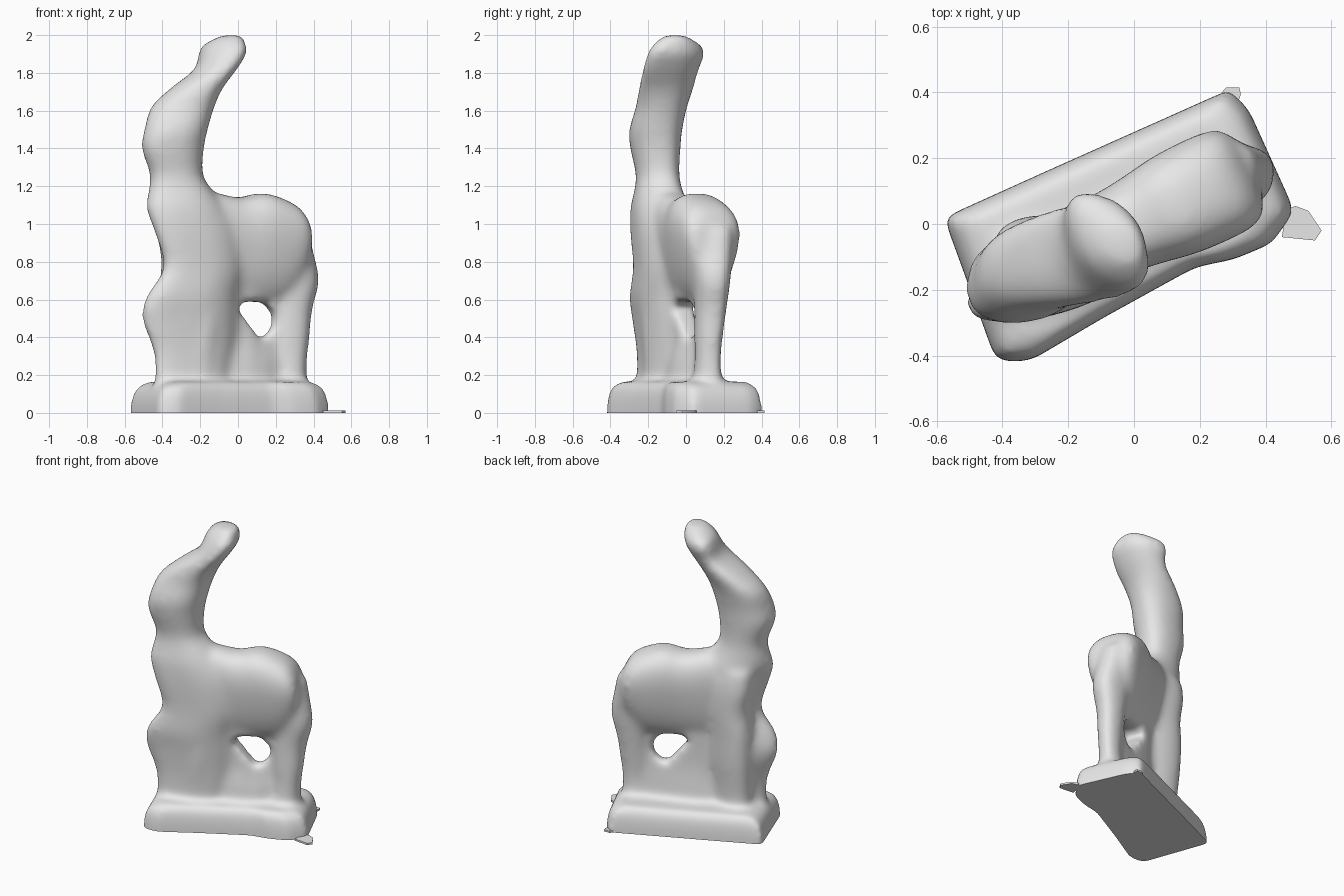
import bpy, bmesh
from math import sin, cos, pi, radians, copysign
from mathutils import Vector

default_cube = bpy.data.objects.get("Cube")
if default_cube:
    bpy.data.objects.remove(default_cube)

SIDES = 32
STEPS = 4
SWELL = 0.006          # makes up for the shrinkage of the smoothing
AXIS = Vector((cos(radians(25)), sin(radians(25)), 0))    # length of the animal
ACROSS = Vector((-AXIS.y, AXIS.x, 0))

grey = bpy.data.materials.new("plain_grey")
grey.use_nodes = True
grey.diffuse_color = (0.8, 0.8, 0.8, 1)
grey.node_tree.nodes["Principled BSDF"].inputs["Base Color"].default_value = grey.diffuse_color


def spline(rows):
    """Fill in a smooth sequence between the given section rows."""
    result = []
    last = len(rows) - 1
    for i in range(last):
        before, start = rows[max(i - 1, 0)], rows[i]
        end, after = rows[i + 1], rows[min(i + 2, last)]
        for step in range(STEPS):
            t = step / STEPS
            result.append([
                b + 0.5 * t * (c - a + t * (2 * a - 5 * b + 4 * c - d + t * (3 * (b - c) + d - a)))
                for a, b, c, d in zip(before, start, end, after)])
    return result + [rows[-1]]


def blunt(value, power=0.85):
    """Square off a sine or cosine a little."""
    return copysign(abs(value) ** power, value)


def skin(bm, rings):
    """Join rings of points into one closed skin."""
    loops = [[bm.verts.new(p) for p in ring] for ring in rings]
    for low, high in zip(loops, loops[1:]):
        for i in range(len(low)):
            j = (i + 1) % len(low)
            bm.faces.new((low[i], low[j], high[j], high[i]))
    bm.faces.new(loops[0][::-1])
    bm.faces.new(loops[-1])


def column(bm, rows):
    """Upright form; rows are height, x range, y range and slant of the oval."""
    rings = []
    for z, x0, x1, y0, y1, slant in spline(rows):
        rx, ry = (x1 - x0) / 2 + SWELL, (y1 - y0) / 2 + SWELL
        angles = [2 * pi * i / SIDES for i in range(SIDES)]
        rings.append([((x0 + x1) / 2 + rx * blunt(cos(a)),
                       (y0 + y1) / 2 + ry * blunt(cos(a - radians(slant))), z) for a in angles])
    skin(bm, rings)


def barrel(bm, rows):
    """Lying form, wider above; rows are place along the axis, half width, bottom and top."""
    rings = []
    for u, width, z0, z1 in spline(rows):
        ring = []
        for i in range(SIDES):
            a = 2 * pi * i / SIDES
            side, rise = blunt(cos(a), 0.75), blunt(sin(a))
            p = AXIS * u + ACROSS * (width + SWELL) * side * (1 + 0.3 * rise)
            p.z = (z0 + z1) / 2 + ((z1 - z0) / 2 + SWELL) * rise
            ring.append(p)
        rings.append(ring)
    skin(bm, rings)


def make_object(name, bm):
    bmesh.ops.recalc_face_normals(bm, faces=bm.faces)
    mesh = bpy.data.meshes.new(name)
    bm.to_mesh(mesh)
    bm.free()
    mesh.materials.append(grey)
    obj = bpy.data.objects.new(name, mesh)
    bpy.context.collection.objects.link(obj)
    return obj


body = bmesh.new()

# Front leg, chest, neck and head
column(body, [
    (0.08, -.44, -.02, -.26, 0, 45), (0.30, -.44, 0, -.255, 0, 45),
    (0.50, -.505, .01, -.28, 0, 48), (0.62, -.48, .02, -.295, .01, 48),
    (0.77, -.39, .05, -.275, .03, 50), (0.95, -.435, .03, -.29, .03, 52),
    (1.08, -.48, -.05, -.29, .015, 62), (1.17, -.47, -.13, -.27, -.02, 72),
    (1.26, -.46, -.19, -.26, -.04, 78), (1.40, -.505, -.185, -.29, -.035, 78),
    (1.50, -.49, -.165, -.295, -.025, 80), (1.62, -.455, -.13, -.26, 0, 88),
    (1.72, -.35, -.085, -.245, .035, 98), (1.82, -.225, -.01, -.225, .065, 112),
    (1.90, -.205, .04, -.20, .095, 118), (1.95, -.18, .04, -.17, .075, 118),
    (2.0, -.08, .02, -.11, -.01, 100)])

# Second front leg and shoulder, on the far side of the chest
column(body, [
    (0.08, -.40, -.12, -.22, -.02, 95), (0.25, -.40, -.12, -.22, -.02, 95),
    (0.45, -.41, -.10, -.23, 0, 98), (0.65, -.415, -.08, -.23, .01, 100),
    (0.80, -.40, -.08, -.23, .02, 98), (0.95, -.425, -.08, -.23, .02, 98),
    (1.08, -.43, -.14, -.23, 0, 95)])

# Rear leg and haunch
column(body, [
    (0.08, .18, .36, .03, .20, 75), (0.25, .22, .36, .05, .18, 75),
    (0.40, .21, .375, .05, .19, 75), (0.55, .20, .39, .05, .21, 75),
    (0.70, .18, .425, .045, .23, 78), (0.85, .16, .395, .02, .24, 75),
    (0.98, .18, .365, .02, .24, 75)])

# Thin web of material between the legs
column(body, [
    (0.05, -.36, .34, -.19, .17, 30), (0.25, -.36, .33, -.19, .16, 24),
    (0.42, -.36, .33, -.18, .16, 18), (0.70, -.36, .34, -.18, .16, 22)])

# Torso and rump
barrel(body, [
    (-.36, .09, .68, 1.08), (-.18, .11, .60, 1.16), (0, .125, .59, 1.135),
    (.13, .145, .59, 1.16), (.25, .15, .60, 1.13), (.33, .145, .66, 1.085),
    (.375, .12, .73, 1.02), (.39, .08, .80, .95)])

# Plinth with softened shoulders, running below ground until trimmed
outline = [(-.58, .02), (-.27, .16), (.29, .41), (.35, .35), (.49, .04), (.42, -.06),
           (.30, -.11), (.19, -.13), (-.10, -.29), (-.32, -.42), (-.42, -.42)]
centre = Vector((-.04, 0, 0))
plinth_rings = []
for z, size in [(-.08, 1), (.05, .995), (.10, .97), (.14, .93), (.165, .82)]:
    plinth_rings.append([centre + (Vector((x, y, 0)) - centre) * size + Vector((0, 0, z))
                         for x, y in outline])
skin(body, plinth_rings)
statue = make_object("animal_statue", body)

# Cutter for the opening under the belly, straight across the animal
hole = bmesh.new()
hole_outline = [(-.03, .56), (.02, .59), (.15, .585), (.205, .52), (.20, .45),
                (.14, .395), (.10, .405), (.03, .49)]
skin(hole, [[AXIS * u + ACROSS * depth + Vector((0, 0, z)) for u, z in hole_outline]
            for depth in (-.4, .4)])
cutter = make_object("opening_cutter", hole)
cutter.hide_render = True
cutter.hide_set(True)


def fuse(name):
    remesh = statue.modifiers.new(name, "REMESH")
    remesh.mode = "VOXEL"
    remesh.voxel_size = 0.015


# Fuse the forms, open the hole and soften everything
fuse("fuse_forms")
cut = statue.modifiers.new("belly_opening", "BOOLEAN")
cut.operation = "DIFFERENCE"
cut.object = cutter
fuse("even_surface")
soften = statue.modifiers.new("soften", "SMOOTH")
soften.factor = 0.5
soften.iterations = 30
bpy.context.view_layer.update()
graph = bpy.context.evaluated_depsgraph_get()
baked = bpy.data.meshes.new_from_object(statue.evaluated_get(graph))
statue.modifiers.clear()
statue.data = baked
bpy.data.objects.remove(cutter)

# Trim flat at the ground
trim = bmesh.new()
trim.from_mesh(baked)
bmesh.ops.bisect_plane(trim, geom=trim.verts[:] + trim.edges[:] + trim.faces[:],
                       plane_co=(0, 0, 0), plane_no=(0, 0, 1), clear_inner=True)
bmesh.ops.holes_fill(trim, edges=[e for e in trim.edges if e.is_boundary])
trim.to_mesh(baked)
trim.free()

# Thin spills at two plinth corners
flap = bmesh.new()
for shape, top in [([(.46, .04), (.45, -.04), (.55, -.05), (.57, -.02), (.53, .04), (.49, .055)], .012),
                   ([(.24, .37), (.31, .35), (.325, .395), (.32, .415), (.28, .415)], .012)]:
    skin(flap, [[(x, y, z) for x, y in shape] for z in (0, top)])
spill = make_object("plinth_spill", flap)

bpy.ops.object.select_all(action="DESELECT")
for obj in (statue, spill):
    obj.select_set(True)
bpy.context.view_layer.objects.active = statue
bpy.ops.object.shade_smooth_by_angle(angle=radians(40))
